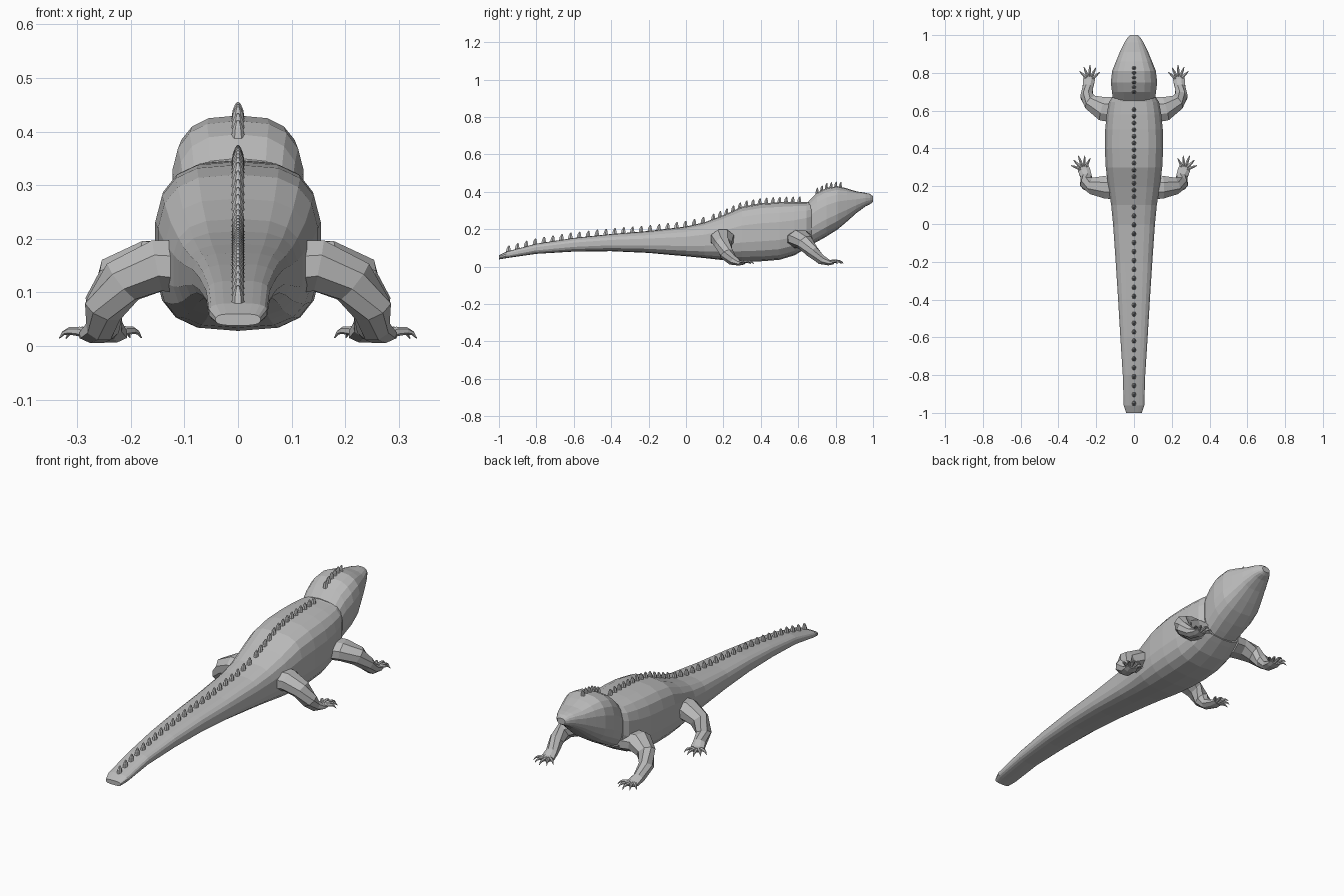
import bpy, bmesh, math
from mathutils import Vector

cube = bpy.data.objects.get("Cube")
if cube:
    bpy.data.objects.remove(cube, do_unlink=True)

skin = bpy.data.materials.new("scale_grey")
skin.use_nodes = True
GREY = (0.5, 0.5, 0.5, 1)
skin.diffuse_color = GREY
skin.node_tree.nodes["Principled BSDF"].inputs["Base Color"].default_value = GREY


def make(name, bm):
    bmesh.ops.recalc_face_normals(bm, faces=bm.faces)
    mesh = bpy.data.meshes.new(name)
    bm.to_mesh(mesh)
    bm.free()
    mesh.materials.append(skin)
    obj = bpy.data.objects.new(name, mesh)
    bpy.context.collection.objects.link(obj)
    return obj


def loft(bm, rings):
    """Join rings of points into a closed skin with capped ends."""
    loops = [[bm.verts.new(p) for p in ring] for ring in rings]
    n = len(loops[0])
    for a, b in zip(loops, loops[1:]):
        for i in range(n):
            j = (i + 1) % n
            bm.faces.new((a[i], a[j], b[j], b[i]))
    bm.faces.new(loops[0])
    bm.faces.new(loops[-1])


def tube(bm, path, sides=8):
    """Loft along (centre, half width, half height) stations."""
    pts = [Vector(p[0]) for p in path]
    rings = []
    for i, (c, w, h) in enumerate(path):
        t = (pts[min(i + 1, len(pts) - 1)] - pts[max(i - 1, 0)]).normalized()
        s = t.cross(Vector((0, 0, 1))).normalized()
        u = s.cross(t)
        rings.append([pts[i] + s * w * math.cos(a) + u * h * math.sin(a)
                      for a in (math.tau * (k + 0.5) / sides for k in range(sides))])
    loft(bm, rings)


# Torso stations: y, half width, bottom, top, squareness
TORSO = [
    (-1, .042, .038, .06, 3), (-.96, .055, .045, .08, 3),
    (-.8, .06, .068, .122, 3), (-.6, .073, .08, .153, 3),
    (-.4, .085, .082, .174, 3), (-.2, .098, .073, .19, 3),
    (0, .112, .055, .214, 3), (.1, .122, .045, .237, 3),
    (.2, .138, .034, .275, 3), (.3, .151, .028, .32, 3),
    (.4, .156, .028, .338, 3), (.5, .154, .036, .344, 3),
    (.58, .146, .06, .346, 3), (.645, .134, .098, .345, 3),
    (.67, .117, .113, .349, 3),
]
# Head stations continue from the neck crease
HEAD = [
    (.655, .112, .11, .35, 2.8), (.7, .118, .132, .395, 2.8),
    (.75, .124, .16, .42, 2.8), (.81, .117, .198, .43, 2.8),
    (.86, .097, .24, .418, 2.8), (.91, .076, .285, .402, 2.7),
    (.96, .052, .322, .394, 2.6), (.985, .036, .334, .388, 2.5),
    (1, .022, .345, .375, 2.3),
]


def section(y, w, lo, hi, n, sides=18):
    mid, half = (lo + hi) / 2, (hi - lo) / 2
    ring = []
    for k in range(sides):
        a = math.tau * k / sides + math.pi / 2
        c, s = math.cos(a), math.sin(a)
        ring.append((w * math.copysign(abs(c) ** (2 / n), c), y,
                     mid + half * math.copysign(abs(s) ** (2 / n), s)))
    return ring


for name, stations in (("body_and_tail", TORSO), ("head", HEAD)):
    bm = bmesh.new()
    loft(bm, [section(*st) for st in stations])
    make(name, bm)


# Back spines follow the top outline
def top_at(y, stations):
    for a, b in zip(stations, stations[1:]):
        if a[0] <= y <= b[0]:
            return a[3] + (b[3] - a[3]) * (y - a[0]) / (b[0] - a[0])
    return stations[-1][3]


def spine(bm, y, z, length, height):
    rings = []
    for up, size, lean in ((-.008, 1, 0), (height * .45, .75, .001),
                           (height * .85, .4, .003), (height, .12, .004)):
        rings.append([(math.cos(a) * .013 * size, y + lean + math.sin(a) * length * size, z + up)
                      for a in (math.tau * k / 6 for k in range(6))])
    loft(bm, rings)


def crest(name, start, end, count, stations, length, height):
    bm = bmesh.new()
    for i in range(count):
        y = start + (end - start) * i / (count - 1)
        spine(bm, y, top_at(y, stations), length, height)
    make(name, bm)


crest("tail_spines", -.95, .09, 23, TORSO, .015, .031)
crest("back_spines", .145, .605, 14, TORSO, .013, .029)
crest("head_spines", .7, .825, 6, HEAD, .01, .027)

# Legs: centre, half width, half height along each limb
FRONT_LEG = [((.1, .605, .145), .075, .05), ((.165, .61, .15), .068, .05),
             ((.225, .64, .125), .045, .046), ((.25, .675, .08), .036, .036),
             ((.244, .725, .035), .03, .027), ((.238, .765, .021), .034, .016),
             ((.236, .79, .022), .03, .01)]
HIND_LEG = [((.09, .195, .145), .07, .055), ((.15, .195, .15), .065, .052),
            ((.215, .2, .12), .048, .046), ((.25, .215, .07), .038, .04),
            ((.253, .25, .033), .032, .029), ((.264, .285, .02), .035, .016),
            ((.27, .31, .021), .03, .01)]


def toes(bm, base, heading):
    for k in range(-2, 3):
        a = math.radians(heading + k * 24)
        d = Vector((math.cos(a), math.sin(a), 0))
        root = Vector(base) + Vector((-k * .0, 0, 0))
        reach = .085 - .006 * abs(k)
        path = []
        for f, up, r in ((.1, 0, .009), (.45, .007, .009), (.72, .008, .007),
                         (.88, .004, .004), (1, -.006, .001)):
            path.append((root + d * reach * f + Vector((0, 0, up)), r, r))
        tube(bm, path, 6)


for part, leg, base, heading in (("front", FRONT_LEG, (.236, .758, .021), 92),
                                 ("hind", HIND_LEG, (.266, .283, .02), 70)):
    bm = bmesh.new()
    tube(bm, leg)
    toes(bm, base, heading)
    left = make("left_" + part + "_leg", bm)
    # Mirror each leg to the other side
    bm = bmesh.new()
    bm.from_mesh(left.data)
    for v in bm.verts:
        v.co.x = -v.co.x
    make("right_" + part + "_leg", bm)
